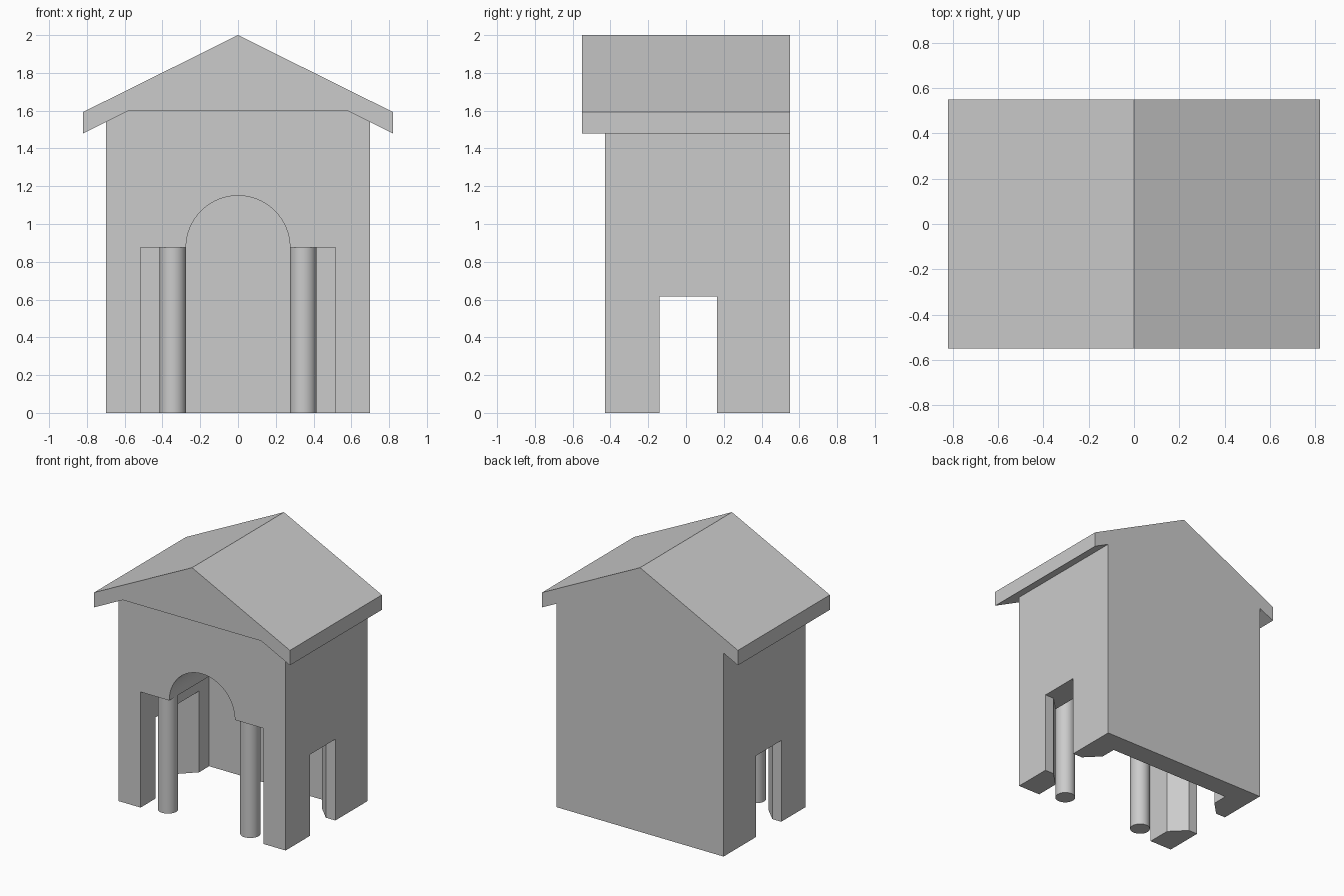
import bpy, bmesh, math
from mathutils import Vector

if "Cube" in bpy.data.objects:
    bpy.data.objects.remove(bpy.data.objects["Cube"])


def prism(name, profile, axis, lo, hi):
    """Extrude a 2D outline: axis 'Y' takes (x, z) points, axis 'Z' takes (x, y)."""
    place = (lambda p, t: (p[0], t, p[1])) if axis == 'Y' else (lambda p, t: (p[0], p[1], t))
    bm = bmesh.new()
    face = bm.faces.new([bm.verts.new(place(p, lo)) for p in profile])
    out = bmesh.ops.extrude_face_region(bm, geom=[face])
    shift = Vector((0, hi - lo, 0)) if axis == 'Y' else Vector((0, 0, hi - lo))
    verts = [g for g in out["geom"] if isinstance(g, bmesh.types.BMVert)]
    bmesh.ops.translate(bm, verts=verts, vec=shift)
    bmesh.ops.recalc_face_normals(bm, faces=bm.faces)
    mesh = bpy.data.meshes.new(name)
    bm.to_mesh(mesh)
    bm.free()
    ob = bpy.data.objects.new(name, mesh)
    bpy.context.collection.objects.link(ob)
    return ob


def mirrored(half):
    """Close a right-hand half outline with its reflection in x."""
    return half + [(-x, v) for x, v in reversed(half) if x > 1e-6]


def cut(target, cutter):
    mod = target.modifiers.new("cut", 'BOOLEAN')
    mod.operation, mod.solver, mod.object = 'DIFFERENCE', 'EXACT', cutter
    cutter.hide_render = True
    activate(target)
    bpy.ops.object.modifier_apply(modifier=mod.name)
    bpy.data.objects.remove(cutter)


def activate(ob):
    bpy.ops.object.select_all(action='DESELECT')
    bpy.context.view_layer.objects.active = ob
    ob.select_set(True)


# Gable roof, solid, flush with the back wall and overhanging the front
roof = prism("roof", mirrored([(0, 2.0), (0.82, 1.593), (0.82, 1.48), (0.58, 1.6)]),
             'Y', -0.55, 0.55)

# Walls, shaped on top to the underside of the roof
walls = prism("walls", mirrored([(0.58, 1.6), (0.7, 1.54), (0.7, 0)]), 'Y', -0.43, 0.55)

# Room with an arched vault, open to the front
R, SPRING, STEPS = 0.275, 0.875, 16
arch = [(R * math.sin(a), SPRING + R * math.cos(a))
        for a in (i * math.pi / 2 / STEPS for i in range(STEPS + 1))]
room = prism("room_cutter", mirrored(arch + [(0.515, SPRING), (0.515, -0.1)]),
             'Y', -0.6, 0.39)
cut(walls, room)

# Side passage, flaring at 45 degrees into the room
passage = prism("passage_cutter",
                mirrored([(0.505, -0.26), (0.625, -0.14), (0.8, -0.14),
                          (0.8, 0.165), (0.62, 0.165), (0.505, 0.28)]),
                'Z', -0.1, 0.615)
cut(walls, passage)
activate(walls)
bpy.ops.object.shade_smooth_by_angle(angle=math.radians(25))

# Pair of round columns under the arch springing
for side, x in (("left", -0.345), ("right", 0.345)):
    bpy.ops.mesh.primitive_cylinder_add(vertices=32, radius=0.07, depth=SPRING,
                                        location=(x, -0.345, SPRING / 2))
    bpy.context.object.name = side + "_column"
    bpy.ops.object.shade_smooth_by_angle(angle=math.radians(30))
